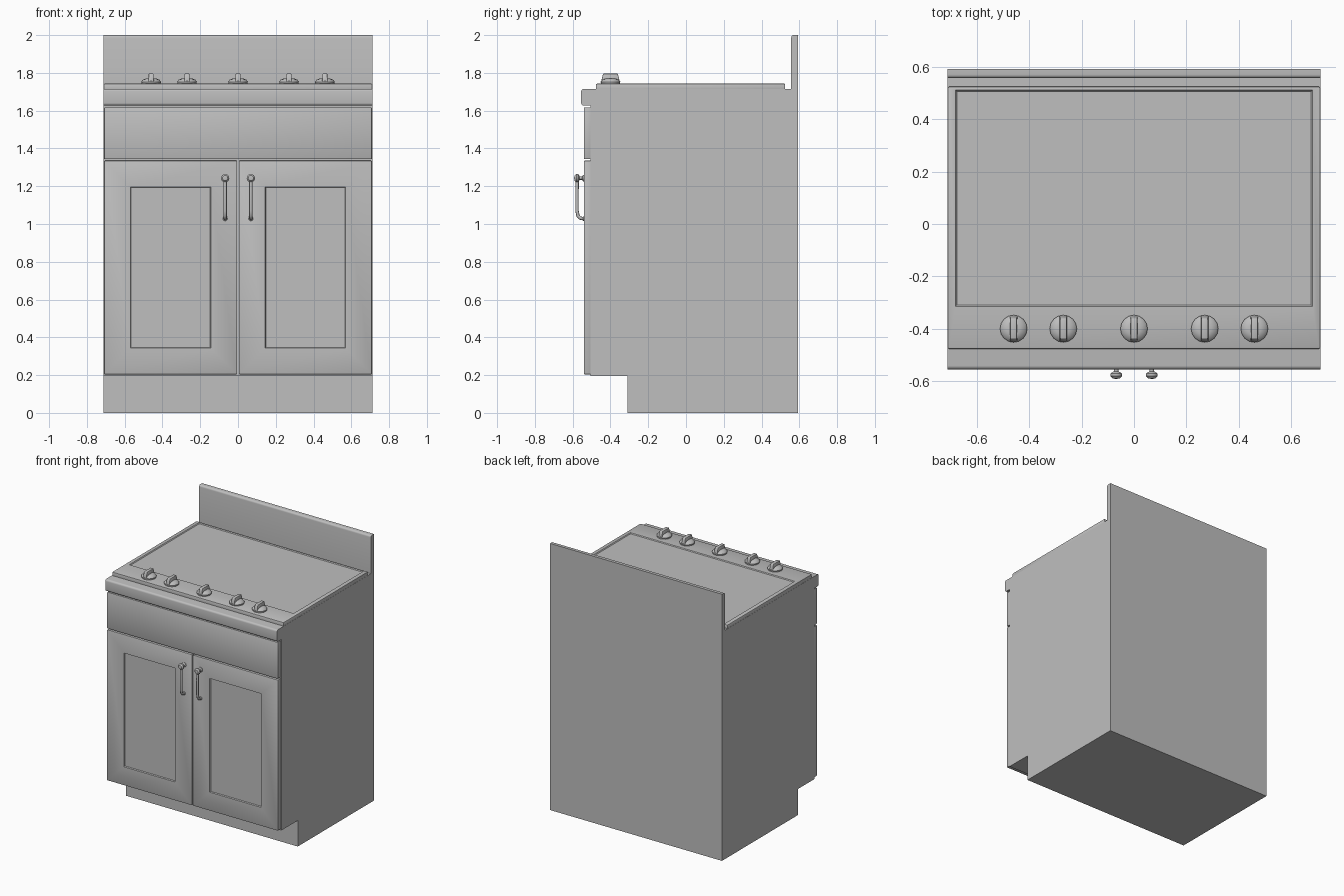
import bpy, bmesh, math
from mathutils import Vector, Matrix

cube = bpy.data.objects.get("Cube")
if cube:
    bpy.data.objects.remove(cube, do_unlink=True)

GREY = (0.52, 0.52, 0.52, 1)
mat = bpy.data.materials.new("plain grey")
mat.use_nodes = True
mat.diffuse_color = GREY
mat.node_tree.nodes["Principled BSDF"].inputs["Base Color"].default_value = GREY


def finish(name, bm, smooth=30):
    bmesh.ops.recalc_face_normals(bm, faces=bm.faces)
    mesh = bpy.data.meshes.new(name)
    bm.to_mesh(mesh)
    bm.free()
    mesh.materials.append(mat)
    obj = bpy.data.objects.new(name, mesh)
    bpy.context.collection.objects.link(obj)
    bpy.ops.object.select_all(action='DESELECT')
    obj.select_set(True)
    bpy.context.view_layer.objects.active = obj
    bpy.ops.object.shade_smooth_by_angle(angle=math.radians(smooth))
    return obj


def box(lo, hi, bevel, segments=2):
    lo, hi = Vector(lo), Vector(hi)
    bm = bmesh.new()
    bmesh.ops.create_cube(bm, size=1)
    for v in bm.verts:
        v.co = (lo + hi) / 2 + v.co * (hi - lo)
    bmesh.ops.bevel(bm, geom=bm.edges[:], offset=bevel, segments=segments,
                    profile=0.5, affect='EDGES')
    return bm


def main_face(bm, direction):
    bm.normal_update()
    return max(bm.faces, key=lambda f: f.normal.dot(Vector(direction)) * f.calc_area())


def inset(bm, face, thickness, depth=0):
    bmesh.ops.inset_region(bm, faces=[face], thickness=thickness, depth=depth,
                           use_even_offset=True)


def lathe(bm, profile, steps, matrix):
    # profile is (radius, height) about local z
    verts = [bm.verts.new((r, 0, h)) for r, h in profile]
    edges = [bm.edges.new(pair) for pair in zip(verts, verts[1:])]
    made = bmesh.ops.spin(bm, geom=verts + edges, cent=(0, 0, 0), axis=(0, 0, 1),
                          angle=math.tau, steps=steps, use_merge=True)
    bmesh.ops.remove_doubles(bm, verts=bm.verts[:], dist=0.0002)
    bmesh.ops.transform(bm, matrix=matrix, verts=bm.verts[:])


# Cabinet body, counter nose and backsplash as one side profile
W = 0.713
profile = [(0.592, 0, 0), (0.592, 2, 0), (0.557, 2, 0.014), (0.557, 1.716, 0),
           (-0.555, 1.716, 0.016), (-0.555, 1.627, 0.016), (-0.505, 1.627, 0),
           (-0.505, 0.195, 0), (-0.31, 0.195, 0), (-0.31, 0, 0)]
bm = bmesh.new()
base = bm.faces.new([bm.verts.new((-W, y, z)) for y, z, r in profile])
ext = bmesh.ops.extrude_face_region(bm, geom=[base], use_keep_orig=True)
for v in ext["geom"]:
    if isinstance(v, bmesh.types.BMVert):
        v.co.x = W
rounded = [Vector((y, z)) for y, z, r in profile if r]
long_edges = [e for e in bm.edges if abs(e.verts[0].co.x - e.verts[1].co.x) > 1
              and any((e.verts[0].co.yz - p).length < 0.001 for p in rounded)]
bmesh.ops.bevel(bm, geom=long_edges, offset=0.014, segments=4, profile=0.5, affect='EDGES')
finish("cabinet_body", bm)

# Drawer front
finish("drawer_front", box((-0.709, -0.54, 1.343), (0.709, -0.5, 1.617), 0.004))

# Doors with a recessed panel
for side, name in ((-1, "right_door"), (1, "left_door")):
    xs = sorted((side * 0.004, side * 0.709))
    bm = box((xs[0], -0.54, 0.204), (xs[1], -0.5, 1.335), 0.004)
    face = main_face(bm, (0, -1, 0))
    inset(bm, face, 0.135)
    inset(bm, face, 0.004, -0.008)
    finish(name, bm)

# Cooktop with a shallow recess set back behind the knobs
bm = box((-0.712, -0.477, 1.70), (0.712, 0.525, 1.743), 0.006)
face = main_face(bm, (0, 0, 1))
inset(bm, face, 0.03)
for v in face.verts:
    v.co.x = math.copysign(0.682, v.co.x)
    v.co.y = -0.315 if v.co.y < 0 else 0.512
inset(bm, face, 0.005, -0.006)
finish("cooktop", bm)

# Control knobs: domed base and tapered grip
for i, x in enumerate((-0.46, -0.27, 0, 0.27, 0.46), 1):
    at = Matrix.Translation((x, -0.4, 1.741))
    bm = bmesh.new()
    lathe(bm, [(0, 0), (0.05, 0), (0.052, 0.012), (0.044, 0.023), (0.025, 0.03), (0, 0.031)],
          16, at)
    finish(f"knob_base_{i}", bm, 40)
    bm = box((-0.015, -0.051, 0.004), (0.015, 0.051, 0.055), 0.004)
    for v in bm.verts:
        taper = v.co.z / 0.055
        v.co.y *= 1 - 0.25 * taper ** 2
        v.co.x *= 1 - 0.15 * taper
    bmesh.ops.transform(bm, matrix=at, verts=bm.verts[:])
    finish(f"knob_grip_{i}", bm)

# Door pulls: round knob on top, bent bar down to a small foot
for side, name in ((-1, "right"), (1, "left")):
    x = side * 0.068
    bm = bmesh.new()
    lathe(bm, [(0, 0), (0.017, 0), (0.017, 0.006), (0.009, 0.012), (0.009, 0.024),
               (0.022, 0.032), (0.022, 0.042), (0.014, 0.051), (0, 0.053)], 16,
          Matrix.Translation((x, -0.539, 1.243)) @ Matrix.Rotation(math.pi / 2, 4, 'X'))
    finish(name + "_pull_knob", bm, 40)

    curve = bpy.data.curves.new(name + "_pull_bar", 'CURVE')
    curve.dimensions = '3D'
    curve.bevel_depth = 0.009
    curve.bevel_resolution = 2
    curve.use_fill_caps = True
    path = [(-0.575, 1.24), (-0.577, 1.18), (-0.577, 1.07), (-0.572, 1.044),
            (-0.56, 1.031), (-0.537, 1.028)]
    spline = curve.splines.new('POLY')
    spline.points.add(len(path) - 1)
    for p, (y, z) in zip(spline.points, path):
        p.co = (x, y, z, 1)
    spline.use_smooth = True
    curve.materials.append(mat)
    bar = bpy.data.objects.new(name + "_pull_bar", curve)
    bpy.context.collection.objects.link(bar)

    bm = bmesh.new()
    lathe(bm, [(0, 0), (0.012, 0), (0.012, 0.004), (0.008, 0.008), (0, 0.008)], 12,
          Matrix.Translation((x, -0.539, 1.028)) @ Matrix.Rotation(math.pi / 2, 4, 'X'))
    finish(name + "_pull_foot", bm, 40)
